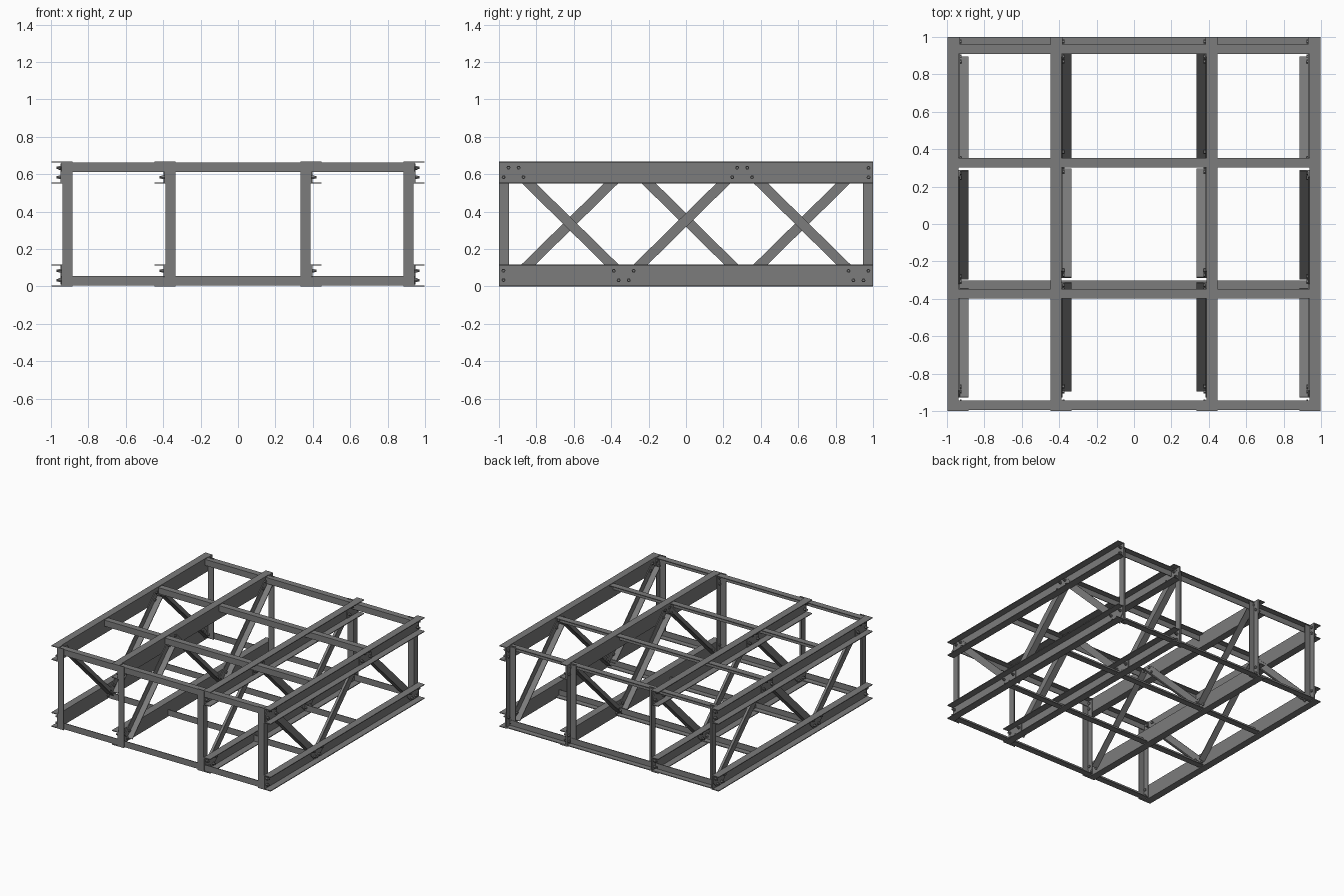
import bpy, bmesh, math
from mathutils import Matrix, Vector

cube = bpy.data.objects.get("Cube")
if cube:
    bpy.data.objects.remove(cube)

steel = bpy.data.materials.new("steel_grey")
steel.use_nodes = True
GREY = (0.2, 0.2, 0.2, 1)
steel.diffuse_color = GREY
steel.node_tree.nodes["Principled BSDF"].inputs["Base Color"].default_value = GREY

T = 0.006        # plate thickness
LEG = 0.053      # angle leg width
H = 0.667        # overall height
CHORD = 0.118    # channel depth


def box(bm, lo, hi, mat=Matrix()):
    """Axis-aligned box between two corners, then transformed."""
    mid = [(a + b) / 2 for a, b in zip(lo, hi)]
    size = [abs(b - a) for a, b in zip(lo, hi)]
    m = mat @ Matrix.Translation(mid) @ Matrix.Diagonal((*size, 1))
    bmesh.ops.create_cube(bm, size=1, matrix=m)


def disc(bm, x0, x1, y, z, r, n):
    """Prism along x."""
    m = Matrix.Translation(((x0 + x1) / 2, y, z)) @ Matrix.Rotation(math.pi / 2, 4, 'Y')
    bmesh.ops.create_cone(bm, cap_ends=True, segments=n, radius1=r, radius2=r,
                          depth=abs(x1 - x0), matrix=m)


def finish(bm, name):
    bmesh.ops.recalc_face_normals(bm, faces=bm.faces)
    me = bpy.data.meshes.new(name)
    bm.to_mesh(me)
    bm.free()
    me.materials.append(steel)
    ob = bpy.data.objects.new(name, me)
    bpy.context.collection.objects.link(ob)


def chord(name, s, x, z):
    """Channel along y with its flanges pointing away from the middle."""
    bm = bmesh.new()
    box(bm, (s * x, -1, z), (s * (x + T), 1, z + CHORD))
    for zf in (z, z + CHORD - T):
        box(bm, (s * x, -1, zf), (s * (x + 0.06), 1, zf + T))
    finish(bm, name)


def post(name, s, x, y):
    """Vertical angle bolted to the inner side of the webs."""
    bm = bmesh.new()
    box(bm, (s * x, y, 0), (s * (x - T), y + LEG, H))
    box(bm, (s * x, y, 0), (s * (x - LEG), y + T, H))
    finish(bm, name)


def diagonal(name, s, x, y0, z0, y1, z1):
    """Sloping angle with its outstanding leg along the lower edge."""
    a, b = Vector((0, y0, z0)), Vector((0, y1, z1))
    mat = Matrix.Translation((a + b) / 2) @ Matrix.Rotation(math.atan2(z1 - z0, y1 - y0), 4, 'X')
    h, w = (b - a).length / 2, LEG / 2
    bm = bmesh.new()
    box(bm, (s * x, -h, -w), (s * (x - T), h, w), mat)
    box(bm, (s * x, -h, -w), (s * (x - LEG), h, -w + T), mat)
    finish(bm, name)


def bolt(bm, s, x, y, z):
    """Head inside, nut and shank end outside."""
    disc(bm, s * (x - T), s * (x - T - 0.009), y, z, 0.011, 6)
    disc(bm, s * (x + T), s * (x + 0.022), y, z, 0.011, 6)
    disc(bm, s * (x + T), s * (x + 0.034), y, z, 0.007, 10)


def gusset(name, s, x, y, top):
    """Chamfered plate on the outer web face, wide edge toward the openings."""
    zc, d = (H - CHORD / 2, 1) if top else (CHORD / 2, -1)
    x0 = s * (x + T)
    outline = [(-0.075, -0.052), (0.075, -0.052), (0.075, 0.005),
               (0.03, 0.05), (-0.03, 0.05), (-0.075, 0.005)]
    bm = bmesh.new()
    face = bm.faces.new([bm.verts.new((x0, y + u, zc + d * v)) for u, v in outline])
    new = bmesh.ops.extrude_face_region(bm, geom=[face])["geom"]
    bmesh.ops.translate(bm, vec=(s * T, 0, 0), verts=[v for v in new if isinstance(v, bmesh.types.BMVert)])
    for u, v in ((0.053, -0.024), (0.027, 0.027)):
        for e in (-1, 1):
            bolt(bm, s, x, y + e * u, zc + d * v)
    finish(bm, name)


# Four trusses: the inner pair is reversed front to back
for side, s in (("right", 1), ("left", -1)):
    for row, x, f in (("outer", 0.937, 1), ("inner", 0.387, -1)):
        tag = f"{row}_{side}"
        chord(f"bottom_chord_{tag}", s, x, 0)
        chord(f"top_chord_{tag}", s, x, H - CHORD)
        post(f"front_post_{tag}", s, x, -1)
        post(f"back_post_{tag}", s, x, 1 - LEG)
        for i, (yc, slope) in enumerate(((-0.62, -1), (-0.02, 1), (0.62, -1))):
            ends = sorted([(f * (yc - 0.29), 0.335 - slope * 0.285),
                           (f * (yc + 0.29), 0.335 + slope * 0.285)])
            diagonal(f"diagonal_{i + 1}_{tag}", s, x, *ends[0], *ends[1])
        for i, (y, top) in enumerate(((-0.922, True), (-0.333, False), (0.3, True), (0.922, False))):
            gusset(f"gusset_{i + 1}_{tag}", s, x, f * y, top)
        # Post bolts at the chord ends that carry no gusset
        bm = bmesh.new()
        for y, zc in ((-0.976, CHORD / 2), (0.976, H - CHORD / 2)):
            for dz in (-0.025, 0.025):
                bolt(bm, s, x, f * y, zc + dz)
        finish(bm, f"post_bolts_{tag}")

# Cross beams: angles in three bays, at the top and bottom chords
BAYS = (("left", -0.937, -0.393), ("middle", -0.387, 0.387), ("right", 0.393, 0.937))
LEVELS = (("top", H - T - 0.05, (-0.994, -0.397, 0.303, 0.91)),
          ("bottom", T, (-0.994, -0.353, 0.303, 0.95)))
for level, z, ys in LEVELS:
    for i, y in enumerate(ys):
        for bay, x0, x1 in BAYS:
            bm = bmesh.new()
            zf = z + 0.05 - T if level == "top" else z
            box(bm, (x0, y, z), (x1, y + T, z + 0.05))
            box(bm, (x0, y, zf), (x1, y + 0.05, zf + T))
            finish(bm, f"{level}_cross_beam_{i + 1}_{bay}")
